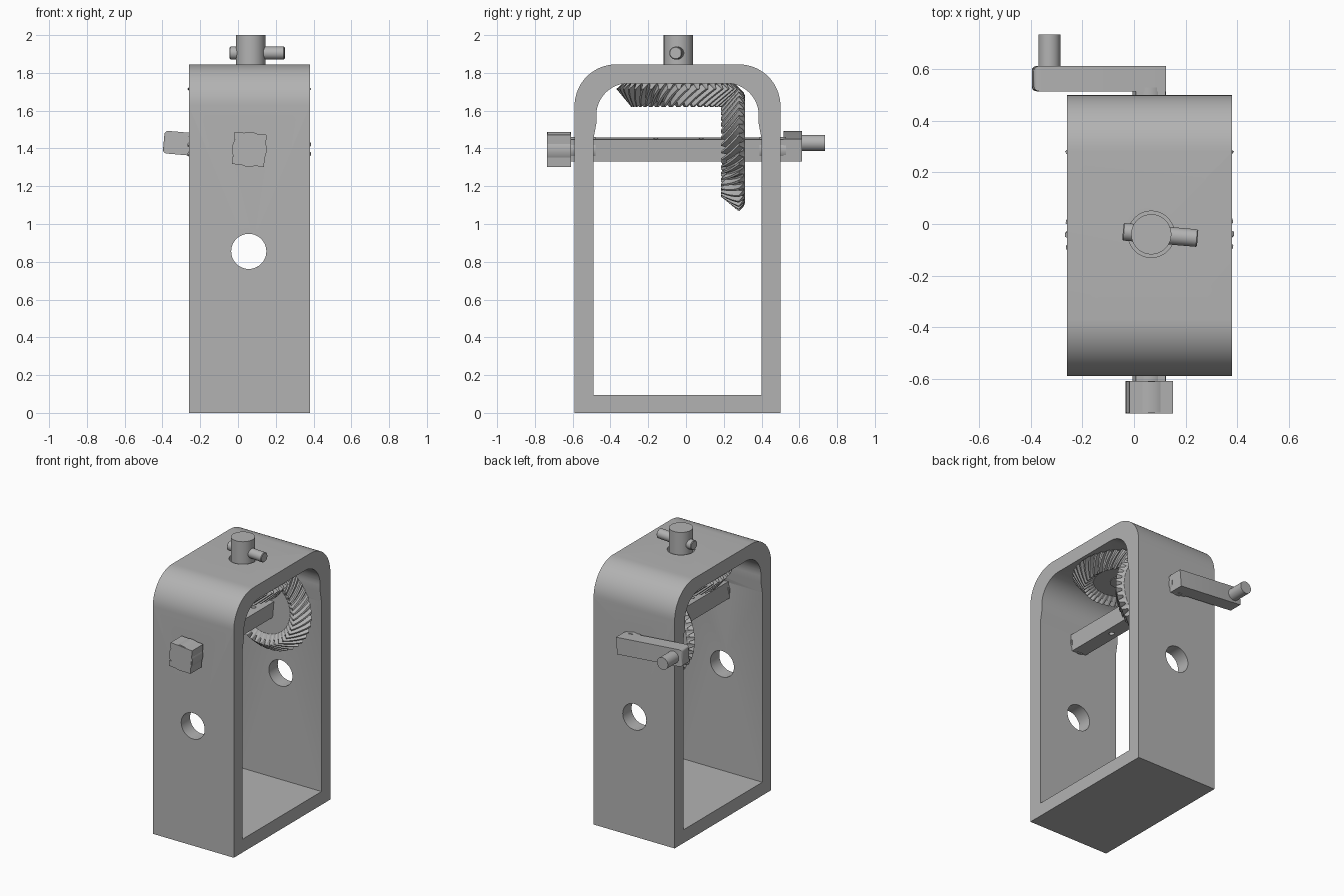
import bpy, bmesh, math
from mathutils import Matrix, Vector

cube = bpy.data.objects.get("Cube")
if cube:
    bpy.data.objects.remove(cube, do_unlink=True)

grey = bpy.data.materials.new("metal grey")
grey.use_nodes = True
grey.diffuse_color = (0.45, 0.45, 0.45, 1)
grey.node_tree.nodes["Principled BSDF"].inputs["Base Color"].default_value = grey.diffuse_color

AX = 0.06                                # x of both gear axes
APEX = Vector((AX, -0.04, 1.395))        # where the two axes meet
TILT = math.radians(5)                   # turn of the crank shaft
TURN = Matrix.Translation(APEX) @ Matrix.Rotation(TILT, 4, 'Y') @ Matrix.Translation(-APEX)


def finish(name, bm, matrix=None, smooth=True):
    if matrix:
        bm.transform(matrix)
    bmesh.ops.recalc_face_normals(bm, faces=bm.faces)
    me = bpy.data.meshes.new(name)
    bm.to_mesh(me)
    bm.free()
    me.materials.append(grey)
    ob = bpy.data.objects.new(name, me)
    bpy.context.collection.objects.link(ob)
    if smooth:
        bpy.ops.object.select_all(action='DESELECT')
        ob.select_set(True)
        bpy.context.view_layer.objects.active = ob
        bpy.ops.object.shade_smooth_by_angle(angle=math.radians(30))
    return ob


def box(name, lo, hi, matrix=None, bevel=0):
    lo, hi = Vector(lo), Vector(hi)
    bm = bmesh.new()
    bmesh.ops.create_cube(bm, size=1)
    for v in bm.verts:
        v.co = (lo + hi) / 2 + v.co * (hi - lo)
    if bevel:                            # round the vertical-plane corners of the low-x end
        edges = [e for e in bm.edges if all(v.co.x < lo.x + 0.001 for v in e.verts)]
        bmesh.ops.bevel(bm, geom=edges, offset=bevel, segments=4, affect='EDGES', profile=0.5)
    return finish(name, bm, matrix)


def rod(name, a, b, r, matrix=None, bevel=0):
    a, b = Vector(a), Vector(b)
    bm = bmesh.new()
    bmesh.ops.create_cone(bm, cap_ends=True, segments=48, radius1=r, radius2=r, depth=(b - a).length)
    if bevel:
        caps = [e for e in bm.edges if abs(e.verts[0].co.z - e.verts[1].co.z) < 1e-5]
        bmesh.ops.bevel(bm, geom=caps, offset=bevel, segments=1, affect='EDGES')
    bm.transform(Matrix.Translation((a + b) / 2) @ (b - a).to_track_quat('Z', 'Y').to_matrix().to_4x4())
    return finish(name, bm, matrix)


def extrude_x(name, outline, x0, x1):
    bm = bmesh.new()
    face = bm.faces.new([bm.verts.new((x0, y, z)) for y, z in outline])
    res = bmesh.ops.extrude_face_region(bm, geom=[face])
    for v in res["geom"]:
        if isinstance(v, bmesh.types.BMVert):
            v.co.x = x1
    return finish(name, bm)


def arch(half, bottom, top, radius, lower=()):
    """Arch outline, symmetric about the frame's middle plane."""
    side = [(half, bottom)] + list(lower)
    edge = lower[-1][0] if lower else half
    for i in range(17):
        a = math.pi / 2 * i / 16
        side.append((edge - radius + radius * math.cos(a), top - radius + radius * math.sin(a)))
    mid = -0.045
    return [(mid + y, z) for y, z in side] + [(mid - y, z) for y, z in reversed(side)]


def cut(ob, *cutters):
    for c in cutters:
        m = ob.modifiers.new("cut", 'BOOLEAN')
        m.operation = 'DIFFERENCE'
        m.solver = 'EXACT'
        m.object = c
    bpy.context.view_layer.update()
    me = bpy.data.meshes.new_from_object(ob.evaluated_get(bpy.context.evaluated_depsgraph_get()))
    ob.modifiers.clear()
    ob.data = me
    for c in cutters:
        bpy.data.objects.remove(c, do_unlink=True)
    bpy.ops.object.select_all(action='DESELECT')
    ob.select_set(True)
    bpy.context.view_layer.objects.active = ob
    bpy.ops.object.shade_smooth_by_angle(angle=math.radians(30))


# Arched frame with a stepped opening, cross holes and shaft holes
frame = extrude_x("frame", arch(0.545, 0, 1.845, 0.22), -0.26, 0.38)
opening = extrude_x("opening_cutter", arch(0.445, 0.095, 1.745, 0.17, [(0.445, 1.45), (0.43, 1.53)]), -0.5, 0.6)
cut(frame, opening,
    rod("hole_cutter", (0.057, -1, 0.855), (0.057, 1, 0.855), 0.093),
    rod("shaft_cutter", (AX, -1, 1.395), (AX, 1, 1.395), 0.09),
    rod("pin_cutter", (0.067, -0.04, 1.7), (0.067, -0.04, 1.95), 0.09))


# Spiral bevel gears: each column of the grid is a tooth tip or a root
def gear(name, matrix, phase, teeth=40, twist=0.3, steps=6):
    tip_heel, tip_toe = Vector((0.328, 0.32)), Vector((0.25, 0.225))
    root_heel, root_toe = Vector((0.302, 0.345)), Vector((0.225, 0.252))
    back, web = Vector((0.285, 0.352)), Vector((0.19, 0.27))
    rings = [(back, back, twist)]
    for i in range(steps + 1):
        t = i / steps
        rings.append((tip_heel.lerp(tip_toe, t), root_heel.lerp(root_toe, t), twist * (1 - t)))
    rings.append((web, web, 0))
    offsets = ((0.0, True), (0.28, True), (0.5, False), (0.78, False))
    bm = bmesh.new()
    grid = []
    for tip, root, turn in rings:
        row = []
        for k in range(teeth):
            for off, is_tip in offsets:
                r, d = tip if is_tip else root
                a = (k + off + phase) * math.tau / teeth + turn
                row.append(bm.verts.new((r * math.cos(a), r * math.sin(a), d)))
        grid.append(row)
    n = len(grid[0])
    for r0, r1 in zip(grid, grid[1:]):
        for j in range(n):
            bm.faces.new((r0[j], r0[(j + 1) % n], r1[(j + 1) % n], r1[j]))
    bm.faces.new(grid[0])
    bm.faces.new(grid[-1])
    return finish(name, bm, matrix, smooth=False)


place = Matrix.Translation(APEX)
swap = Matrix(((1, 0, 0, 0), (0, 0, 1, 0), (0, 1, 0, 0), (0, 0, 0, 1)))
gear("top_gear", place, 0)
gear("back_gear", place @ swap, 0.5)

# Top spindle with its cross pin
rod("top_spindle", (0.067, -0.04, 1.66), (0.067, -0.04, 2.0), 0.078)
rod("cross_pin", (-0.043, -0.03, 1.905), (0.247, -0.055, 1.905), 0.034, bevel=0.004)

# Square crank shaft with drilled holes
shaft = box("crank_shaft", (AX - 0.058, -0.62, 1.337), (AX + 0.058, 0.55, 1.453), TURN)
cut(shaft, *[rod("drill_cutter", (AX, y, 1.2), (AX, y, 1.6), 0.018, TURN) for y in (-0.16, 0.08)])
for label, y0, y1 in (("front", -0.61, -0.48), ("back", 0.39, 0.53)):
    rod(label + "_journal", (AX, y0, 1.395), (AX, y1, 1.395), 0.065)

# Slotted end block with a round core
block = box("end_block", (AX - 0.085, -0.735, 1.31), (AX + 0.085, -0.61, 1.48), TURN)
cut(block, box("slot_cutter", (AX - 0.2, -0.8, 1.35), (AX - 0.065, -0.5, 1.44), TURN))
rod("end_block_core", (AX, -0.732, 1.395), (AX, -0.612, 1.395), 0.092)

# Crank arm and handle
box("crank_arm", (-0.395, 0.515, 1.335), (AX + 0.06, 0.613, 1.455), TURN, bevel=0.02)
rod("crank_handle", (-0.33, 0.6, 1.395), (-0.33, 0.735, 1.395), 0.043, TURN)
